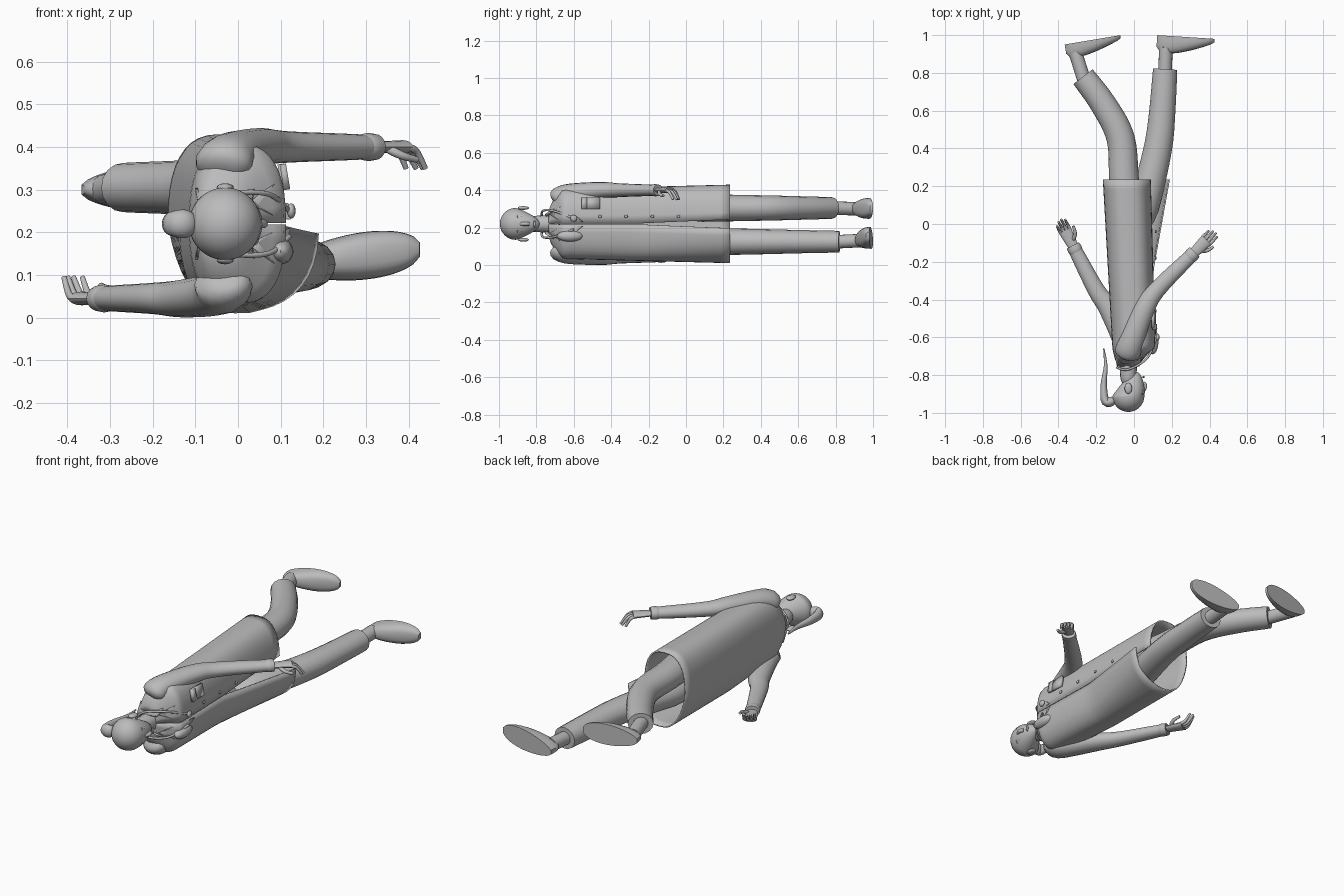
import bpy
import bmesh
from math import sin, cos, pi, copysign
from mathutils import Vector

cube = bpy.data.objects.get("Cube")
if cube:
    bpy.data.objects.remove(cube)

colour = (.5, .5, .5, 1)
grey = bpy.data.materials.new("plain grey")
grey.use_nodes = True
grey.diffuse_color = colour
grey.node_tree.nodes["Principled BSDF"].inputs["Base Color"].default_value = colour

# The body lies along y, head first, and is mirrored about this height
MIDDLE = .22
ACROSS = Vector((0, 0, 1))
SIDES = {"right": 1, "left": -1}


def finish(name, bm):
    bmesh.ops.recalc_face_normals(bm, faces=bm.faces)
    mesh = bpy.data.meshes.new(name)
    bm.to_mesh(mesh)
    bm.free()
    mesh.materials.append(grey)
    part = bpy.data.objects.new(name, mesh)
    bpy.context.collection.objects.link(part)
    bpy.ops.object.select_all(action="DESELECT")
    part.select_set(True)
    bpy.context.view_layer.objects.active = part
    bpy.ops.object.shade_smooth_by_angle(angle=pi / 4)
    return part


def thicken(part, thickness, offset):
    modifier = part.modifiers.new("thickness", "SOLIDIFY")
    modifier.thickness = thickness
    modifier.offset = offset


def loft(name, rings, closed=True):
    bm = bmesh.new()
    loops = [[bm.verts.new(point) for point in ring] for ring in rings]
    count = len(loops[0])
    for near, far in zip(loops, loops[1:]):
        for k in range(count if closed else count - 1):
            following = (k + 1) % count
            bm.faces.new((near[k], near[following], far[following], far[k]))
    if closed:
        bm.faces.new(loops[0])
        bm.faces.new(loops[-1])
    return finish(name, bm)


def smooth_path(points, steps=5):
    path = []
    last = len(points) - 1
    for i in range(last):
        start, end = points[i], points[i + 1]
        leave = (end - points[max(i - 1, 0)]) / 2
        arrive = (points[min(i + 2, last)] - start) / 2
        for step in range(steps):
            t = step / steps
            ease = t * t * (3 - 2 * t)
            path.append(start.lerp(end, ease) + leave * t * (1 - t) ** 2 - arrive * t * t * (1 - t))
    return path + [points[-1]]


def limb(name, points, thick, thin, flatness=1, level=MIDDLE):
    """Tapered tube with a rounded start; flatness squashes it across the body."""
    path = smooth_path([Vector((*point, level)[:3]) for point in points])
    last = len(path) - 1
    rings = []
    for i, centre in enumerate(path):
        along = (path[min(i + 1, last)] - path[max(i - 1, 0)]).normalized()
        u = along.cross(ACROSS).normalized()
        v = u.cross(along) * flatness
        radius = (thick + (thin - thick) * i / last) * min(1, (i + .5) / 3) ** .5
        angles = [2 * pi * k / 16 for k in range(16)]
        rings.append([centre + (u * cos(a) + v * sin(a)) * radius for a in angles])
    return loft(name, rings)


def ball(name, centre, scale):
    bm = bmesh.new()
    bmesh.ops.create_uvsphere(bm, u_segments=16, v_segments=10, radius=1)
    bmesh.ops.scale(bm, vec=scale, verts=bm.verts)
    bmesh.ops.translate(bm, vec=centre, verts=bm.verts)
    return finish(name, bm)


def plate(name, points, thickness):
    bm = bmesh.new()
    bm.faces.new([bm.verts.new(point) for point in points])
    thicken(finish(name, bm), thickness, 0)


def power(value, exponent):
    return copysign(abs(value) ** exponent, value)


# Head: a ball whose lower half is drawn out into a narrower jaw
bm = bmesh.new()
bmesh.ops.create_uvsphere(bm, u_segments=32, v_segments=24, radius=.085)
for vert in bm.verts:
    jaw = max(0, vert.co.y) / .085
    vert.co.x = vert.co.x * (1 - jaw / 4) + jaw * .04
    vert.co.y *= 1 + jaw / 2
    vert.co.z *= 1 - jaw / 4
bmesh.ops.translate(bm, vec=(-.03, -.91, MIDDLE), verts=bm.verts)
finish("head", bm)

# Face, neck and hair tail
limb("neck", [(-.03, -.86), (-.03, -.77), (-.03, -.68)], .04, .05)
limb("hair_tail", [(-.1, -.93), (-.15, -.94), (-.16, -.85), (-.15, -.75), (-.16, -.66)], .03, .003, 1.3)
limb("nose", [(.04, -.9), (.06, -.86), (.05, -.84)], .01, .01)
ball("mouth", (.05, -.81, MIDDLE), (.006, .006, .02))
for side, sign in SIDES.items():
    ball(side + "_ear", (-.03, -.87, MIDDLE + sign * .085), (.02, .03, .01))
    ball(side + "_eye", (.04, -.88, MIDDLE + sign * .03), (.01, .007, .014))
    ball(side + "_brow", (.04, -.9, MIDDLE + sign * .03), (.01, .004, .02))

# Coat: open along the front, with the lower panel carried forward by the stride
rings = []
for row in range(31):
    drop = (row / 30) ** 1.6
    shoulder = min(1, drop / .08) ** .55
    back = -.09 - .02 * shoulder - .055 * drop
    front = .015 + .1 * shoulder ** 2 - .025 * drop
    half_width = .055 + .13 * shoulder + .025 * drop
    stride = max(0, drop - .5) * 2
    gap = .004 + stride * .06
    ring = []
    for k in range(41):
        angle = gap + (2 * pi - 2 * gap) * k / 40
        facing = power(cos(angle), .75)
        spread = power(sin(angle), .8)
        x = (back + front) / 2 + (front - back) / 2 * facing
        if k > 20:
            x += stride * max(.1 * facing, -.04 * spread)
        ring.append((x, drop * .97 - .735, MIDDLE + half_width * spread))
    rings.append(ring)
thicken(loft("coat", rings, closed=False), .008, -1)

# Collar, lapels, pocket, pouch and buttons
for side, sign in SIDES.items():
    def beside(x, y, distance):
        return Vector((x, y, MIDDLE + sign * distance))
    plate(side + "_lapel", [beside(.03, -.73, .05), beside(.09, -.66, .1),
                            beside(.12, -.55, .01), beside(.08, -.68, .02)], .008)
    plate(side + "_collar", [beside(-.09, -.75, .03), beside(.03, -.75, .05),
                             beside(.04, -.7, .08), beside(-.1, -.7, .08)], .01)
for name, top, bottom, depth in (("chest_pocket", -.55, -.46, .11), ("pocket_flap", -.56, -.53, .115)):
    corners = [(depth, top, .3), (depth - .01, top, .36), (depth - .01, bottom, .36), (depth, bottom, .3)]
    plate(name, corners, .015)
ball("chest_pouch", (.1, -.62, .155), (.03, .07, .03))
for k in range(4):
    ball(f"button_{k + 1}", (.115, k * .14 - .46, MIDDLE + .04), (.005, .009, .009))

# Listening instrument hung round the neck
half = [Vector(p) for p in ((.12, -.6, .03), (.07, -.71, .07), (-.03, -.77, .065), (-.09, -.76, 0))]
cord = bpy.data.curves.new("neck_cord", "CURVE")
cord.dimensions = "3D"
cord.bevel_depth = .006
cord.materials.append(grey)
path = smooth_path(half + [Vector((p.x, p.y, -p.z)) for p in reversed(half[:-1])])
spline = cord.splines.new("POLY")
spline.points.add(len(path) - 1)
for point, place in zip(spline.points, path):
    point.co = (*(place + ACROSS * MIDDLE), 1)
bpy.context.collection.objects.link(bpy.data.objects.new("neck_cord", cord))
ball("chest_piece", (.125, -.6, .25), (.01, .018, .018))


def arm(side, points, level):
    """Sleeve, cuff and a hand whose fingers curl toward the body."""
    limb(side + "_sleeve", points, .075, .036, .8, level)
    wrist = Vector((*points[-1], level))
    along = (wrist - Vector((*points[-2], level))).normalized()
    thumb_way = along.cross(ACROSS)
    inward = ACROSS * -SIDES[side]

    def place(forward, sideways, curl):
        return wrist + along * forward + thumb_way * sideways + inward * curl
    limb(side + "_cuff", [place(-.03, 0, 0), place(.03, 0, 0)], .043, .036, .85)
    limb(side + "_palm", [place(0, 0, 0), place(.05, 0, 0), place(.12, 0, 0)], .023, .036, .45)
    for k, length in enumerate((.06, .07, .065, .05)):
        offset = .027 - .018 * k
        base = .11
        limb(f"{side}_finger_{k + 1}", [place(base, offset, 0), place(base + length / 2, offset, .01),
                                        place(base + length, offset, .05)], .01, .006)
    limb(side + "_thumb", [place(.05, .01, 0), place(.08, .04, .02), place(.12, .05, .03)], .012, .007)


# One arm swings forward, the other back
arm("right", [(-.04, -.7, .34), (-.02, -.64, .38), (.05, -.46), (.12, -.35), (.3, -.17)], .4)
arm("left", [(-.04, -.7, .1), (-.04, -.64, .06), (-.13, -.45), (-.2, -.35), (-.31, -.14)], .045)


def leg(side, points, level, heel, toe, height):
    """Trouser, bare ankle, and a shoe lofted from heel to toe over a flat sole."""
    limb(side + "_trouser", points, .085, .064, .9, level)
    heel, toe = Vector(heel), Vector(toe)
    upward = (toe - heel).cross(ACROSS).normalized()
    hem = Vector((*points[-1], level))
    instep = heel.lerp(toe, .17) + upward * height / 2
    limb(side + "_ankle", [hem.lerp(instep, -.5), hem, instep], .036, .036)
    rings = []
    for row in range(20):
        t = (row + .2) / 19.4
        rounding = sin(pi * t)
        width = (.045 + .02 * t) * rounding ** .4
        rise = height * (1 - .7 * t) * rounding ** .2
        arch = [pi * k / 12 for k in range(13)]
        rings.append([heel.lerp(toe, t) + ACROSS * width * power(cos(a), .7)
                      + upward * rise * power(sin(a), .8) for a in arch])
    loft(side + "_shoe", rings)


# Striding legs
leg("right", [(-.01, -.05), (-.05, .2), (-.07, .45), (-.16, .63), (-.27, .78)], .305,
    (-.37, .95, .3), (-.07, 1, .305), .1)
leg("left", [(.01, -.05), (.08, .2), (.13, .42), (.15, .6), (.165, .82)], .125,
    (.12, 1, .125), (.43, .98, .16), .12)
